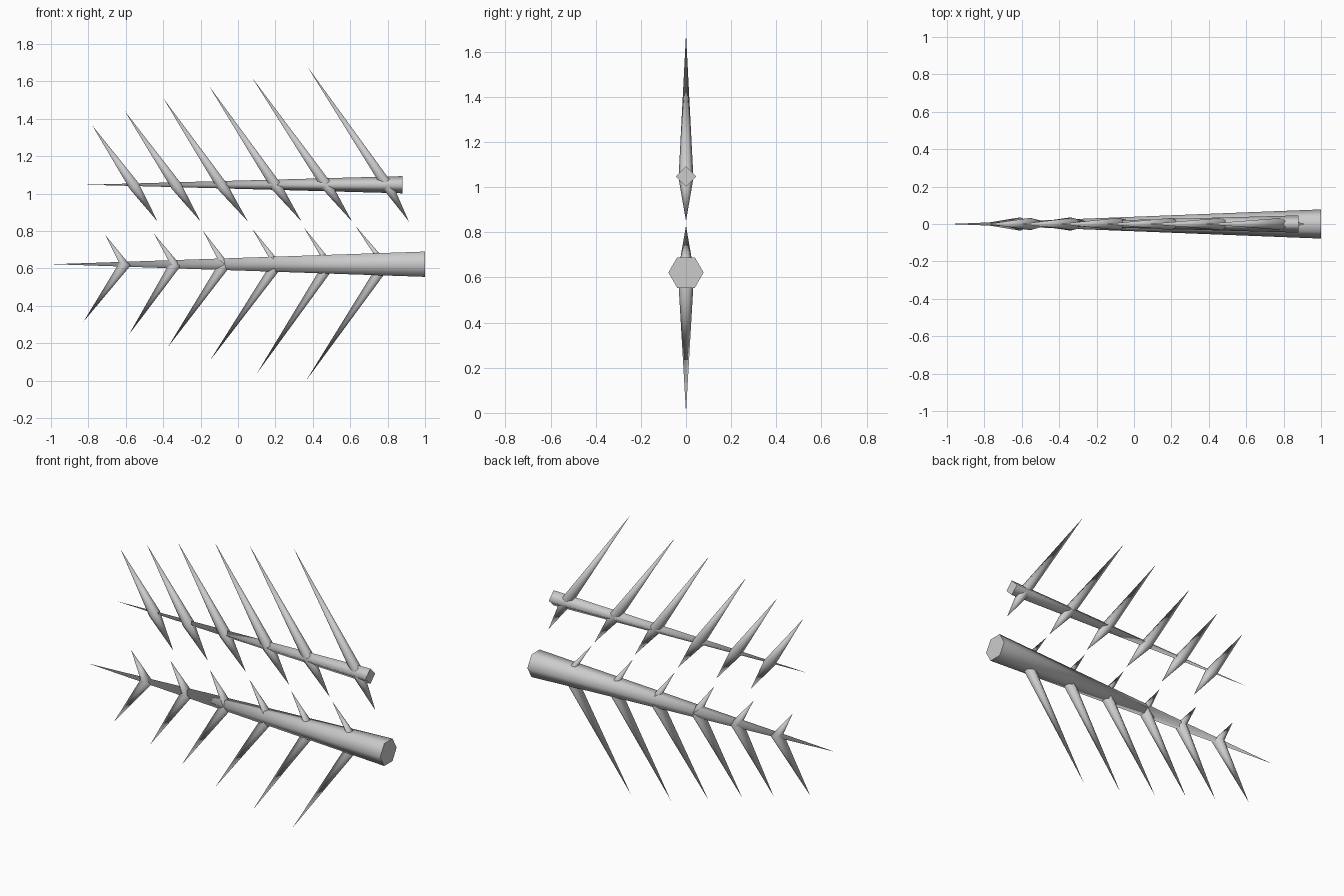
import bpy, math
from mathutils import Vector

if "Cube" in bpy.data.objects:
    bpy.data.objects.remove(bpy.data.objects["Cube"])


def ring(center, axis, radius, sides):
    """Ring around an axis lying in the XZ plane, first corner on +Y."""
    u = Vector((0, 1, 0))
    v = axis.normalized().cross(u)
    return [center + radius * (math.cos(t) * u + math.sin(t) * v)
            for t in (2 * math.pi * i / sides for i in range(sides))]


def make(name, verts, faces):
    mesh = bpy.data.meshes.new(name)
    mesh.from_pydata(verts, [], faces)
    for p in mesh.polygons:
        p.use_smooth = len(p.vertices) == 3
    ob = bpy.data.objects.new(name, mesh)
    bpy.context.collection.objects.link(ob)


def stem(name, tip_x, base_x, z, radius, sides):
    verts = ring(Vector((base_x, 0, z)), Vector((1, 0, 0)), radius, sides)
    verts.append(Vector((tip_x, 0, z)))
    faces = [(i, sides, (i + 1) % sides) for i in range(sides)]
    faces.append(tuple(range(sides)))
    if Vector((0, 1, 0)).cross(Vector((1, 0, 0)).cross(Vector((0, 1, 0)))).x < 0:
        faces = [f[::-1] for f in faces]
    make(name, verts, faces)


def thorn(name, low, mid, high, radius, sides=6):
    """Spindle from low tip to high tip, bent at a ring on the stem."""
    a, m, b = (Vector((p[0], 0, p[1])) for p in (low, mid, high))
    verts = ring(m, b - a, radius, sides) + [a, b]
    faces = []
    for i in range(sides):
        j = (i + 1) % sides
        faces += [(j, i, sides), (i, j, sides + 1)]
    make(name, verts, faces)


# Tapering stems
stem("lower_stem", -0.99, 1.0, 0.622, 0.078, 6)
stem("upper_stem", -0.81, 0.88, 1.047, 0.046, 4)

# Upper thorns: near-straight spindles crossing the stem (low x, mid x, high tip)
upper = [(-0.43, -0.555, -0.78, 1.365), (-0.20, -0.33, -0.605, 1.44),
         (0.053, -0.085, -0.40, 1.51), (0.34, 0.203, -0.155, 1.575),
         (0.61, 0.475, 0.075, 1.62), (0.914, 0.80, 0.37, 1.68)]
for i, (lx, mx, hx, hz) in enumerate(upper):
    thorn(f"upper_thorn_{i + 1}", (lx, 0.85), (mx, 1.04), (hx, hz), 0.033)

# Lower thorns: swept-back V shapes (low tip, mid x, high tip)
lower = [(-0.826, 0.315, -0.605, -0.711, 0.78), (-0.583, 0.246, -0.335, -0.45, 0.786),
         (-0.374, 0.18, -0.07, -0.187, 0.80), (-0.15, 0.107, 0.21, 0.075, 0.813),
         (0.10, 0.037, 0.49, 0.353, 0.818), (0.364, 0.0, 0.785, 0.626, 0.829)]
for i, (lx, lz, mx, hx, hz) in enumerate(lower):
    thorn(f"lower_thorn_{i + 1}", (lx, lz), (mx, 0.622), (hx, hz), 0.036)
